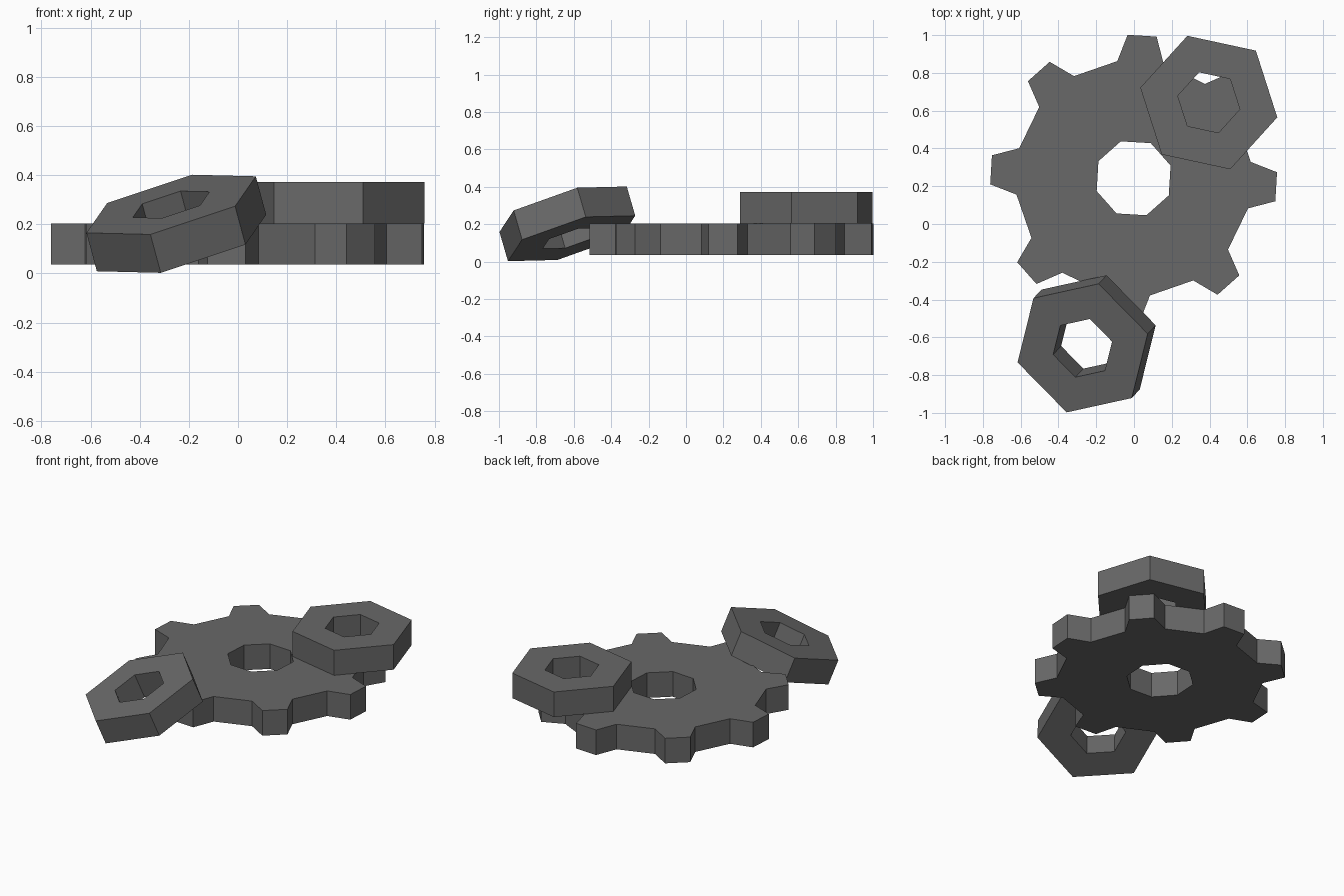
import bpy, bmesh
from math import sin, cos, radians, hypot, atan2
from mathutils import Vector, Matrix

if "Cube" in bpy.data.objects:
    bpy.data.objects.remove(bpy.data.objects["Cube"])

THICK = 0.168

# Dark steel for every part
steel = bpy.data.materials.new("dark_steel")
steel.diffuse_color = (0.14, 0.14, 0.14, 1)
steel.use_nodes = True
steel.node_tree.nodes["Principled BSDF"].inputs["Base Color"].default_value = steel.diffuse_color


def polar(r, a):
    return (r * cos(a), r * sin(a))


def holed_plate(name, outer, inner, matrix):
    """Extruded flat plate centred on its local origin, with a through hole."""
    bm = bmesh.new()
    o = [bm.verts.new((x, y, -THICK / 2)) for x, y in outer]
    i = [bm.verts.new((x, y, -THICK / 2)) for x, y in inner]
    n, per = len(i), len(o) // len(i)
    for k in range(n):
        rim = [o[(k * per + j) % len(o)] for j in range(per + 1)]
        bm.faces.new([i[k]] + rim + [i[(k + 1) % n]])
    top = bmesh.ops.extrude_face_region(bm, geom=bm.faces[:])["geom"]
    verts = [v for v in top if isinstance(v, bmesh.types.BMVert)]
    bmesh.ops.translate(bm, verts=verts, vec=(0, 0, THICK))
    bmesh.ops.recalc_face_normals(bm, faces=bm.faces[:])
    mesh = bpy.data.meshes.new(name)
    bm.to_mesh(mesh)
    bm.free()
    mesh.materials.append(steel)
    obj = bpy.data.objects.new(name, mesh)
    obj.matrix_world = matrix
    bpy.context.collection.objects.link(obj)
    return obj


def hex_nut(name, matrix):
    ring = [radians(60 * k) for k in range(6)]
    return holed_plate(name, [polar(0.371, a) for a in ring],
                       [polar(0.168, a) for a in ring], matrix)


# Gear: eight tapered teeth around an octagonal bore
outer, inner = [], []
for k in range(8):
    a = radians(45 * k)
    inner.append(polar(0.207, a - radians(22.5)))
    for x, y in [(0.614, -0.123), (0.756, -0.077), (0.756, 0.077), (0.614, 0.123)]:
        outer.append(polar(hypot(x, y), a + atan2(y, x)))
holed_plate("gear", outer, inner,
            Matrix.Translation((-0.002, 0.242, 0.12)) @ Matrix.Rotation(radians(-3.4), 4, 'Z'))

# Nut lying flat on the gear
hex_nut("flat_nut",
        Matrix.Translation((0.396, 0.643, 0.288)) @ Matrix.Rotation(radians(47.8), 4, 'Z'))

# Nut leaning against the gear edge
normal = Vector((-0.27, -0.29, 1)).normalized()
side = Vector((0.342, 0.075, 0.115))
side = (side - normal * side.dot(normal)).normalized()
rot = Matrix((side, normal.cross(side), normal)).transposed().to_4x4()
center = Vector((-0.272, -0.657, 0.280)) - normal * THICK / 2
hex_nut("leaning_nut", Matrix.Translation(center) @ rot)
